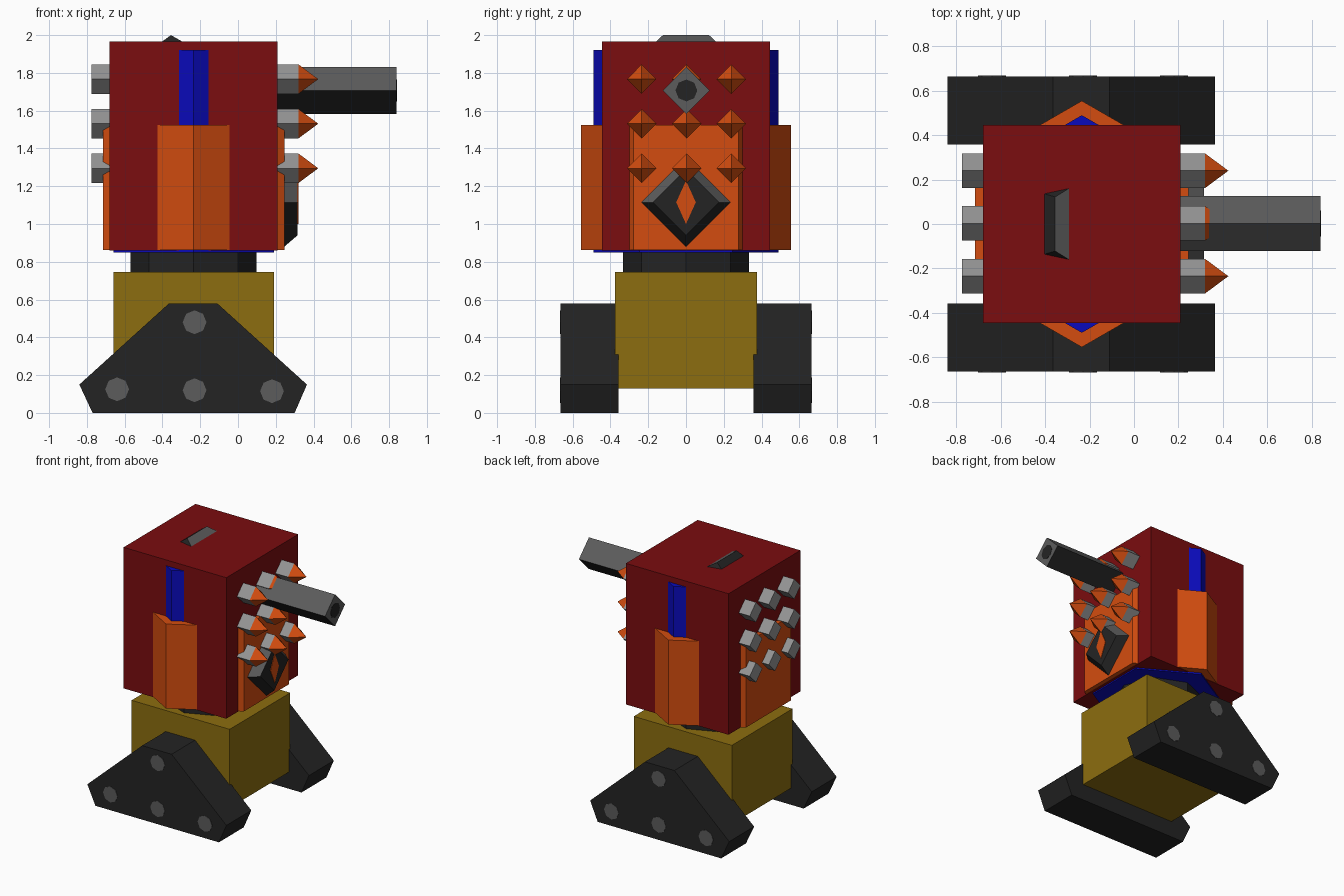
import bpy, bmesh, math
from mathutils import Vector

if "Cube" in bpy.data.objects:
    bpy.data.objects.remove(bpy.data.objects["Cube"])

CX = -0.235  # turret axis


def linear(c):
    return c / 12.92 if c <= 0.04045 else ((c + 0.055) / 1.055) ** 2.4


def material(name, *rgb):
    m = bpy.data.materials.new(name)
    m.diffuse_color = (*[linear(c) for c in rgb], 1)
    m.use_nodes = True
    m.node_tree.nodes["Principled BSDF"].inputs["Base Color"].default_value = m.diffuse_color
    return m


RED = material("dark red", 0.48, 0.05, 0.06)
YELLOW = material("mustard", 0.55, 0.43, 0.06)
ORANGE = material("orange", 0.83, 0.30, 0.06)
BLUE = material("blue", 0.04, 0.04, 0.74)
BLACK = material("black", 0.14, 0.14, 0.14)
GREY = material("grey", 0.36, 0.36, 0.36)
SILVER = material("light grey", 0.58, 0.58, 0.58)


def make(name, rings, mats, rule=None):
    """Loft closed rings of equal length, cap the ends, colour faces by rule."""
    bm = bmesh.new()
    loops = [[bm.verts.new(p) for p in ring] for ring in rings]
    n = len(loops[0])
    for a, b in zip(loops, loops[1:]):
        for i in range(n):
            j = (i + 1) % n
            bm.faces.new((a[i], a[j], b[j], b[i]))
    bm.faces.new(loops[0])
    bm.faces.new(loops[-1])
    bmesh.ops.remove_doubles(bm, verts=bm.verts, dist=0.0005)
    bmesh.ops.recalc_face_normals(bm, faces=bm.faces)
    bm.normal_update()
    if rule:
        for f in bm.faces:
            f.material_index = rule(f)
    mesh = bpy.data.meshes.new(name)
    bm.to_mesh(mesh)
    bm.free()
    for m in mats:
        mesh.materials.append(m)
    ob = bpy.data.objects.new(name, mesh)
    bpy.context.collection.objects.link(ob)
    return ob


def box(name, x0, x1, y, z0, z1, mat):
    ring = lambda z: [(x0, -y, z), (x1, -y, z), (x1, y, z), (x0, y, z)]
    return make(name, [ring(z0), ring(z1)], [mat])


def column(name, sides, r, z0, z1, mat):
    """Upright prism with a corner pointing to the front."""
    ang = [2 * math.pi * i / sides - math.pi / 2 for i in range(sides)]
    ring = lambda z: [(CX + r * math.cos(a), r * math.sin(a), z) for a in ang]
    return make(name, [ring(z0), ring(z1)], [mat])


def bar(name, sections, y, z, mats, rule=None, sides=4, squeeze=1.0):
    """Bar along x with a corner up; sections are (x, radius)."""
    rings = []
    for x, r in sections:
        ang = [2 * math.pi * i / sides for i in range(sides)]
        rings.append([(x, y + squeeze * r * math.sin(a), z + r * math.cos(a)) for a in ang])
    return make(name, rings, mats, rule)


# Body and base
box("body", -0.68, 0.21, 0.445, 0.86, 1.965, RED)
box("base", -0.66, 0.19, 0.375, 0.13, 0.745, YELLOW)
column("neck", 8, 0.333, 0.74, 0.855, BLACK)
column("inner_core", 6, 0.49, 0.85, 1.92, BLUE)
column("outer_core", 6, 0.555, 0.863, 1.525, ORANGE)

# Tracks with bolts on their outer sides
profile = [(-0.77, 0), (0.30, 0), (0.365, 0.15), (-0.11, 0.58), (-0.365, 0.58), (-0.84, 0.15)]
bolts = [(-0.23, 0.48), (-0.64, 0.125), (-0.23, 0.12), (0.18, 0.115)]
for side, s in (("front", -1), ("back", 1)):
    make(side + "_track", [[(x, s * y, z) for x, z in profile] for y in (0.357, 0.665)], [BLACK])
    for bx, bz in bolts:
        ang = [math.pi * i / 4 for i in range(8)]
        make(side + "_bolt",
             [[(bx + 0.063 * math.cos(a), s * y, bz + 0.063 * math.sin(a)) for a in ang]
              for y in (0.66, 0.668)], [GREY])

# Missiles: 3 x 3 bars through the body, orange tips on the right
for y in (-0.235, 0.003, 0.24):
    for z in (1.295, 1.531, 1.767):
        bar("missile", [(-0.775, 0.078), (0.32, 0.078), (0.425, 0.0001)], y, z,
            [SILVER, ORANGE], lambda f: int(f.calc_center_median().x > 0.33))

# Gun barrel, black underneath, with a dark muzzle
under = lambda f: int(f.normal.z < -0.2)
bar("gun_barrel", [(0.15, 0.124), (0.84, 0.124)], 0.002, 1.707, [GREY, BLACK], under)
bar("muzzle", [(0.835, 0.058), (0.842, 0.058)], 0.002, 1.707, [BLACK], sides=8)

# Diamond badge with bevelled rim
bar("badge", [(0.2, 0.235), (0.245, 0.235), (0.315, 0.175)], 0, 1.115, [BLACK, GREY],
    lambda f: int(f.normal.z > 0.2))
bar("badge_gem", [(0.312, 0.115), (0.319, 0.115)], 0, 1.115, [ORANGE], squeeze=0.45)

# Roof ridge: grey on the right slope
make("roof_ridge",
     [[(-0.41, s * 0.138, 1.96), (-0.355, s * 0.122, 2.0), (-0.285, s * 0.165, 1.96)]
      for s in (-1, 1)], [BLACK, GREY],
     lambda f: int(f.normal.x > 0.2 and f.normal.z > 0.2 and abs(f.normal.y) < 0.1))
